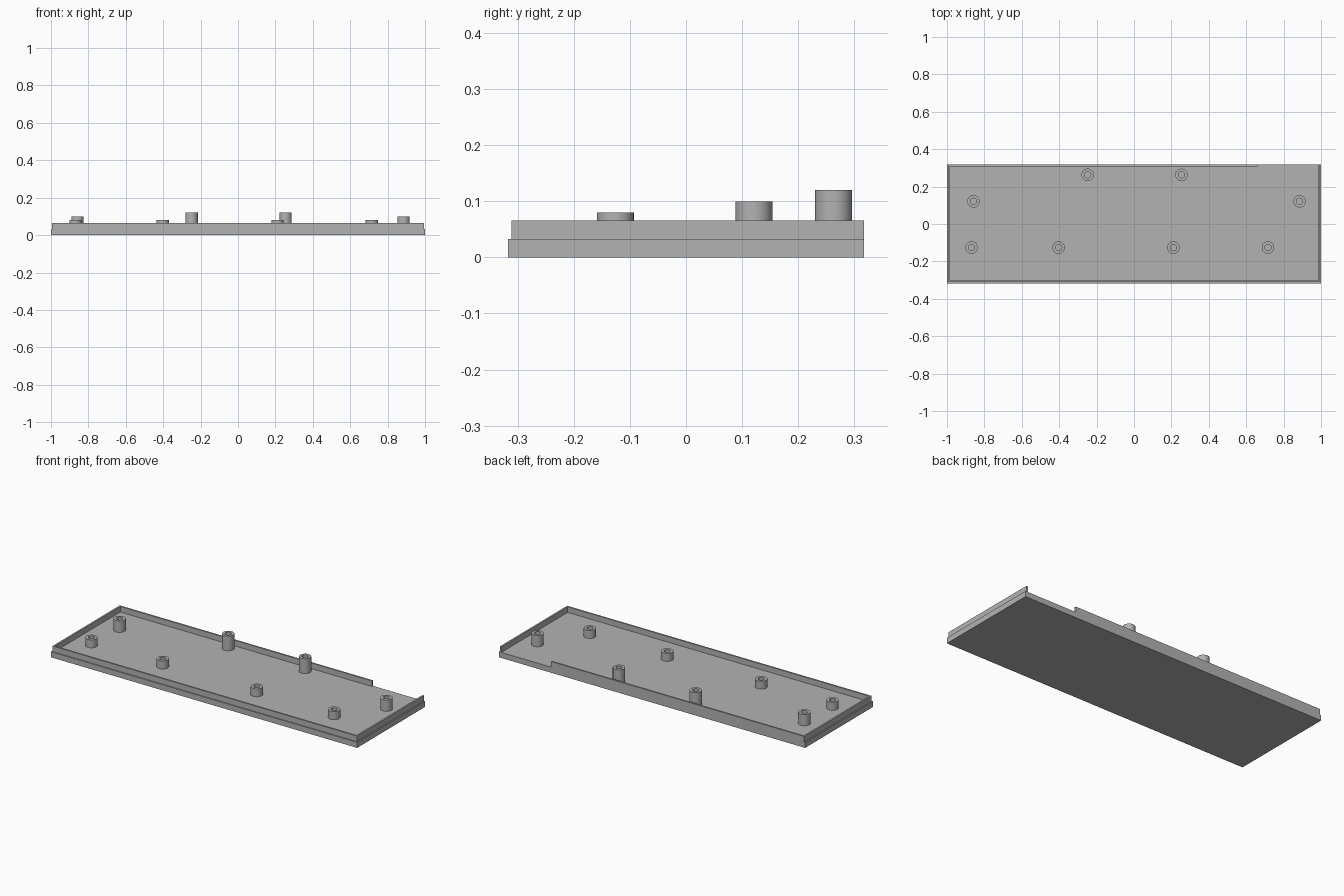
import bpy
import bmesh
import math

if "Cube" in bpy.data.objects:
    bpy.data.objects.remove(bpy.data.objects["Cube"])

grey = bpy.data.materials.new("plain grey")
grey.diffuse_color = (0.45, 0.45, 0.45, 1)
grey.use_nodes = True
grey.node_tree.nodes["Principled BSDF"].inputs["Base Color"].default_value = grey.diffuse_color

FLOOR = 0.033    # top of the base plate
RIM = 0.066      # top of the rim
BACK, FRONT = 0.317, -0.317


def finish(name, bm):
    bmesh.ops.recalc_face_normals(bm, faces=bm.faces)
    mesh = bpy.data.meshes.new(name)
    bm.to_mesh(mesh)
    bm.free()
    mesh.materials.append(grey)
    obj = bpy.data.objects.new(name, mesh)
    bpy.context.collection.objects.link(obj)
    return obj


def prism(name, outline, z0, z1):
    """Extrude a flat outline upwards."""
    bm = bmesh.new()
    face = bm.faces.new([bm.verts.new((x, y, z0)) for x, y in outline])
    top = bmesh.ops.extrude_face_region(bm, geom=[face])["geom"]
    verts = [v for v in top if isinstance(v, bmesh.types.BMVert)]
    bmesh.ops.translate(bm, verts=verts, vec=(0, 0, z1 - z0))
    return finish(name, bm)


def hollow_post(name, x, y, z1, outer=0.033, inner=0.017, sides=32):
    """Spin a ring section into a post with a bore down to the floor."""
    bm = bmesh.new()
    section = [(inner, FLOOR), (inner, z1), (outer, z1), (outer, FLOOR)]
    rings = []
    for i in range(sides):
        a = 2 * math.pi * i / sides
        rings.append([bm.verts.new((x + r * math.cos(a), y + r * math.sin(a), z))
                      for r, z in section])
    for i in range(sides):
        p, q = rings[i], rings[(i + 1) % sides]
        for j in range(4):
            k = (j + 1) % 4
            bm.faces.new((p[j], q[j], q[k], p[k]))
    obj = finish(name, bm)
    bpy.ops.object.select_all(action='DESELECT')
    obj.select_set(True)
    bpy.context.view_layer.objects.active = obj
    bpy.ops.object.shade_smooth_by_angle(angle=math.radians(30))


# Base plate
prism("base_plate", [(-1, FRONT), (1, FRONT), (1, BACK), (-1, BACK)], 0, FLOOR)

# Rim wall: stepped in at front and sides, flush at the back, open at back right
L, F, T, GAP = 0.994, FRONT + 0.006, 0.010, 0.66
prism("rim_wall", [
    (GAP, BACK), (-L, BACK), (-L, F), (L, F), (L, BACK), (L - T, BACK),
    (L - T, F + T), (-L + T, F + T), (-L + T, BACK - T), (GAP, BACK - T),
], FLOOR, RIM)

# Hollow mounting posts in three rows of rising height
rows = [
    ("short_post", -0.126, 0.08, (-0.869, -0.403, 0.211, 0.716)),
    ("middle_post", 0.121, 0.10, (-0.858, 0.885)),
    ("tall_post", 0.263, 0.12, (-0.248, 0.254)),
]
for name, y, top, xs in rows:
    for i, x in enumerate(xs, 1):
        hollow_post(f"{name}_{i}", x, y, top)
